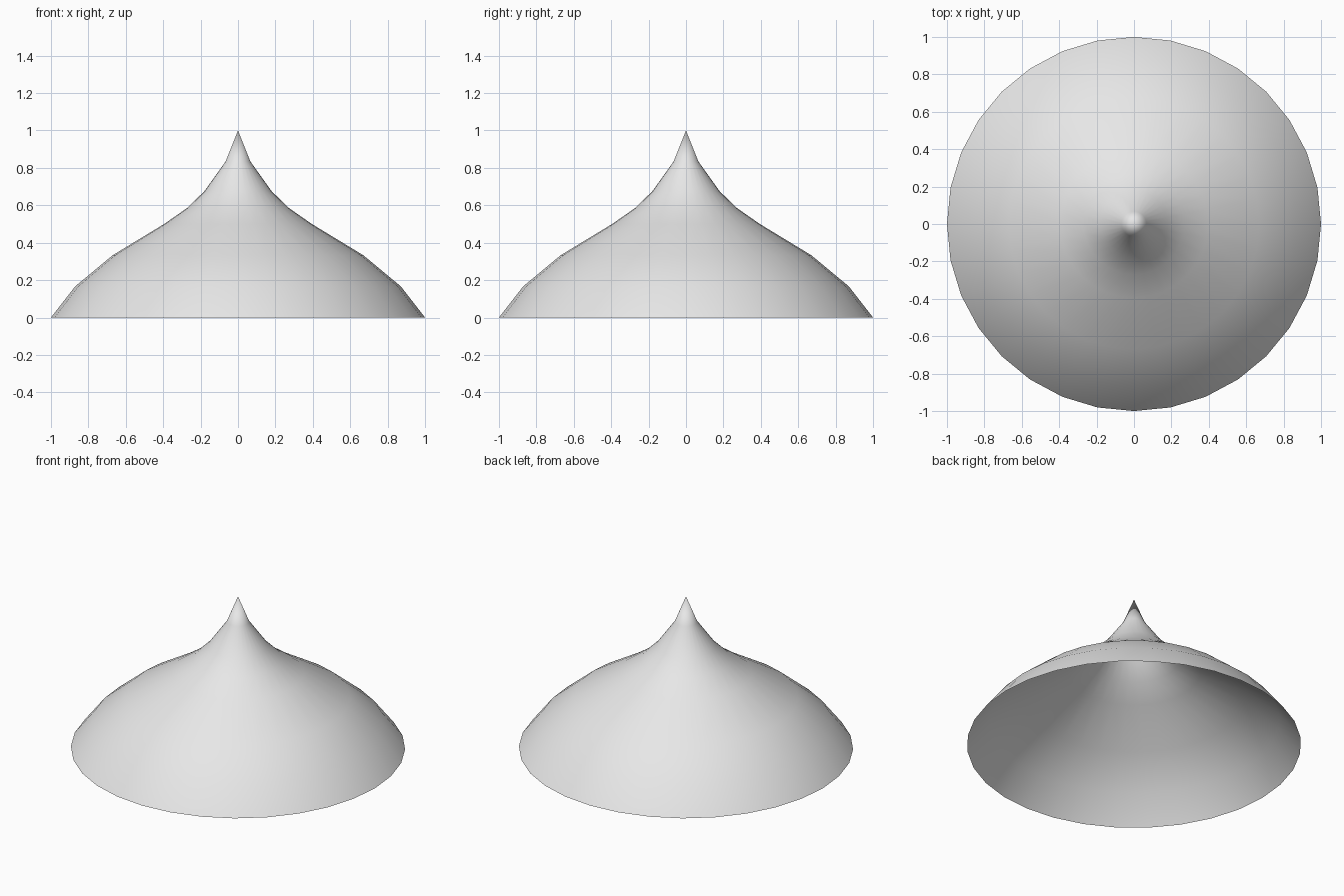
import bpy
import bmesh
from math import cos, sin, tau

cube = bpy.data.objects.get("Cube")
if cube:
    bpy.data.objects.remove(cube, do_unlink=True)

SIDES = 32
# Radius and height from the rim up to just below the tip
PROFILE = [(1.0, 0.0), (0.87, 0.167), (0.67, 0.333), (0.395, 0.5),
           (0.27, 0.587), (0.18, 0.675), (0.067, 0.833)]

# Plain grey material
grey = bpy.data.materials.new("light_grey")
grey.use_nodes = True
colour = (0.8, 0.8, 0.8, 1.0)
grey.diffuse_color = colour
grey.node_tree.nodes["Principled BSDF"].inputs["Base Color"].default_value = colour

# Open shell: rings joined by quads, closed by a fan at the tip
bm = bmesh.new()
rings = [[bm.verts.new((r * cos(tau * i / SIDES), r * sin(tau * i / SIDES), z))
          for i in range(SIDES)] for r, z in PROFILE]
tip = bm.verts.new((0, 0, 1))
for i in range(SIDES):
    j = (i + 1) % SIDES
    for low, high in zip(rings, rings[1:]):
        bm.faces.new((low[i], low[j], high[j], high[i]))
    bm.faces.new((rings[-1][i], rings[-1][j], tip))
for face in bm.faces:
    face.smooth = True

mesh = bpy.data.meshes.new("pointed_dome")
bm.to_mesh(mesh)
bm.free()
mesh.materials.append(grey)
dome = bpy.data.objects.new("pointed_dome", mesh)
bpy.context.collection.objects.link(dome)
